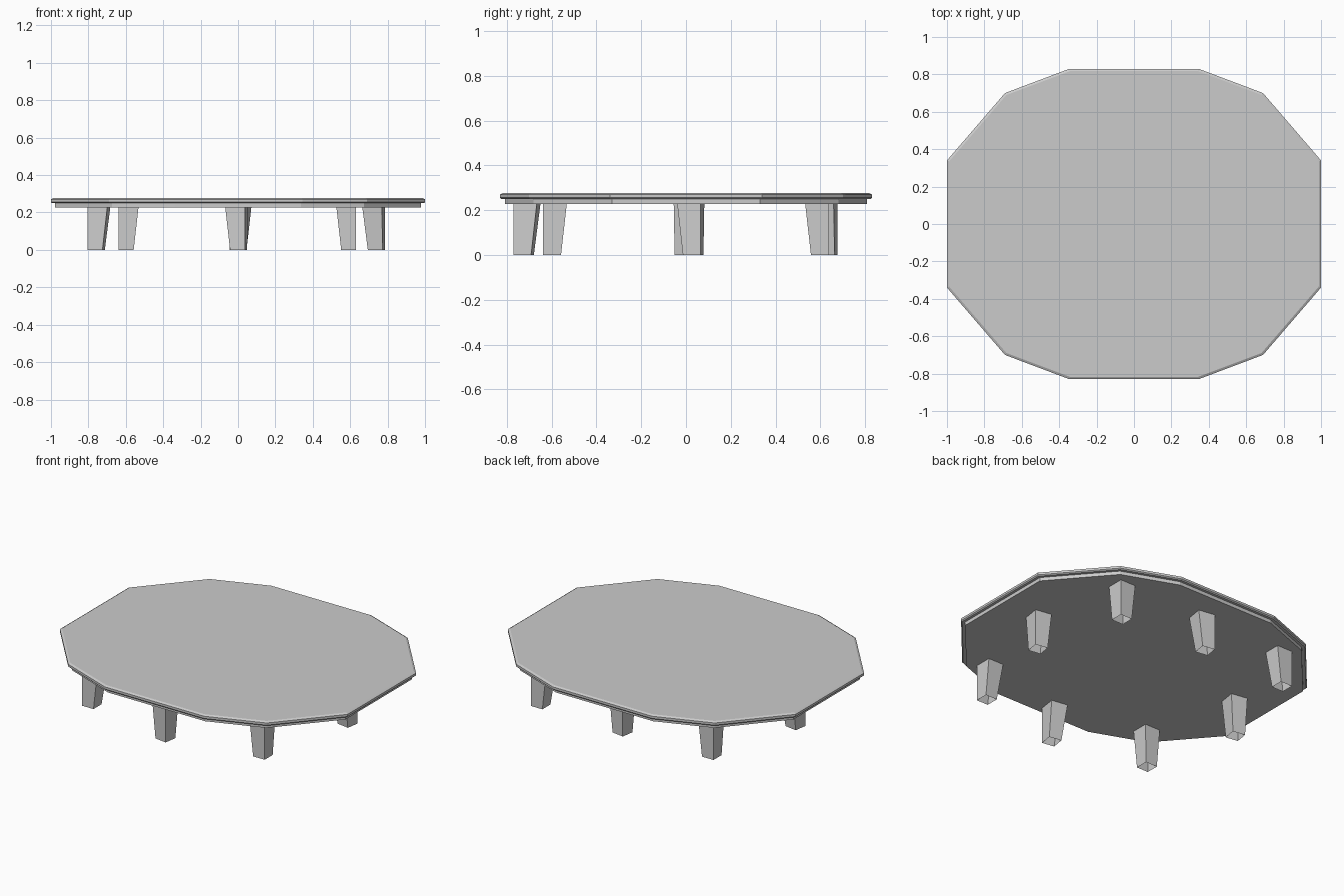
import bpy, bmesh, math
from mathutils import Vector, Matrix

if "Cube" in bpy.data.objects:
    bpy.data.objects.remove(bpy.data.objects["Cube"])

grey = bpy.data.materials.new("plain grey")
grey.diffuse_color = (0.6, 0.6, 0.6, 1)
grey.use_nodes = True
grey.node_tree.nodes["Principled BSDF"].inputs["Base Color"].default_value = grey.diffuse_color


def finish(bm, name):
    bmesh.ops.recalc_face_normals(bm, faces=bm.faces)
    me = bpy.data.meshes.new(name)
    bm.to_mesh(me)
    bm.free()
    me.materials.append(grey)
    ob = bpy.data.objects.new(name, me)
    bpy.context.collection.objects.link(ob)
    return ob


def bridge(bm, a, b):
    n = len(a)
    for i in range(n):
        j = (i + 1) % n
        bm.faces.new((a[i], a[j], b[j], b[i]))


# Tabletop: twelve-sided outline, stacked as (height, inset) rings
quarter = [(1.0, 0.34), (0.69, 0.70), (0.345, 0.83)]
outline = (quarter + [(-x, y) for x, y in reversed(quarter)]
           + [(-x, -y) for x, y in quarter]
           + [(x, -y) for x, y in reversed(quarter)])
profile = [(0.228, 0.022), (0.250, 0.022), (0.250, 0.006),
           (0.256, 0.0), (0.270, 0.0), (0.277, 0.012)]
bm = bmesh.new()
rings = []
for z, inset in profile:
    rings.append([bm.verts.new((x * (1 - inset), y * (1 - inset / 0.83), z))
                  for x, y in outline])
for a, b in zip(rings, rings[1:]):
    bridge(bm, a, b)
bm.faces.new(rings[0])
bm.faces.new(rings[-1])
finish(bm, "tabletop")


# Legs: hollow at the foot, straight on the two outer sides, tapered on the inner two
def leg(name, cx, cy, sx, sy, turn=0.0):
    bm = bmesh.new()
    h, flare = 0.04, 0.026
    rot = Matrix.Rotation(math.radians(turn), 3, 'Z')
    loops = []
    for z, inner in ((0.0, -h), (0.23, -h - flare)):
        loops.append([bm.verts.new(rot @ Vector((sx * x, sy * y, 0)) + Vector((cx, cy, z)))
                      for x, y in ((inner, inner), (h, inner), (h, h), (inner, h))])
    bridge(bm, *loops)
    bm.faces.new(loops[1])
    finish(bm, name)


for sx, side in ((-1, "left"), (1, "right")):
    for sy, end in ((-1, "front"), (1, "back")):
        leg(f"{end}_{side}_leg", sx * 0.595 - 0.003, sy * 0.598, sx, sy)

leg("front_middle_leg", 0.003, -0.725, 1, -1, -9)
leg("back_middle_leg", 0.0, 0.63, -1, 1, -9)
leg("right_middle_leg", 0.74, 0.032, 1, 1, -9)
leg("left_middle_leg", -0.758, -0.005, -1, -1, -9)
